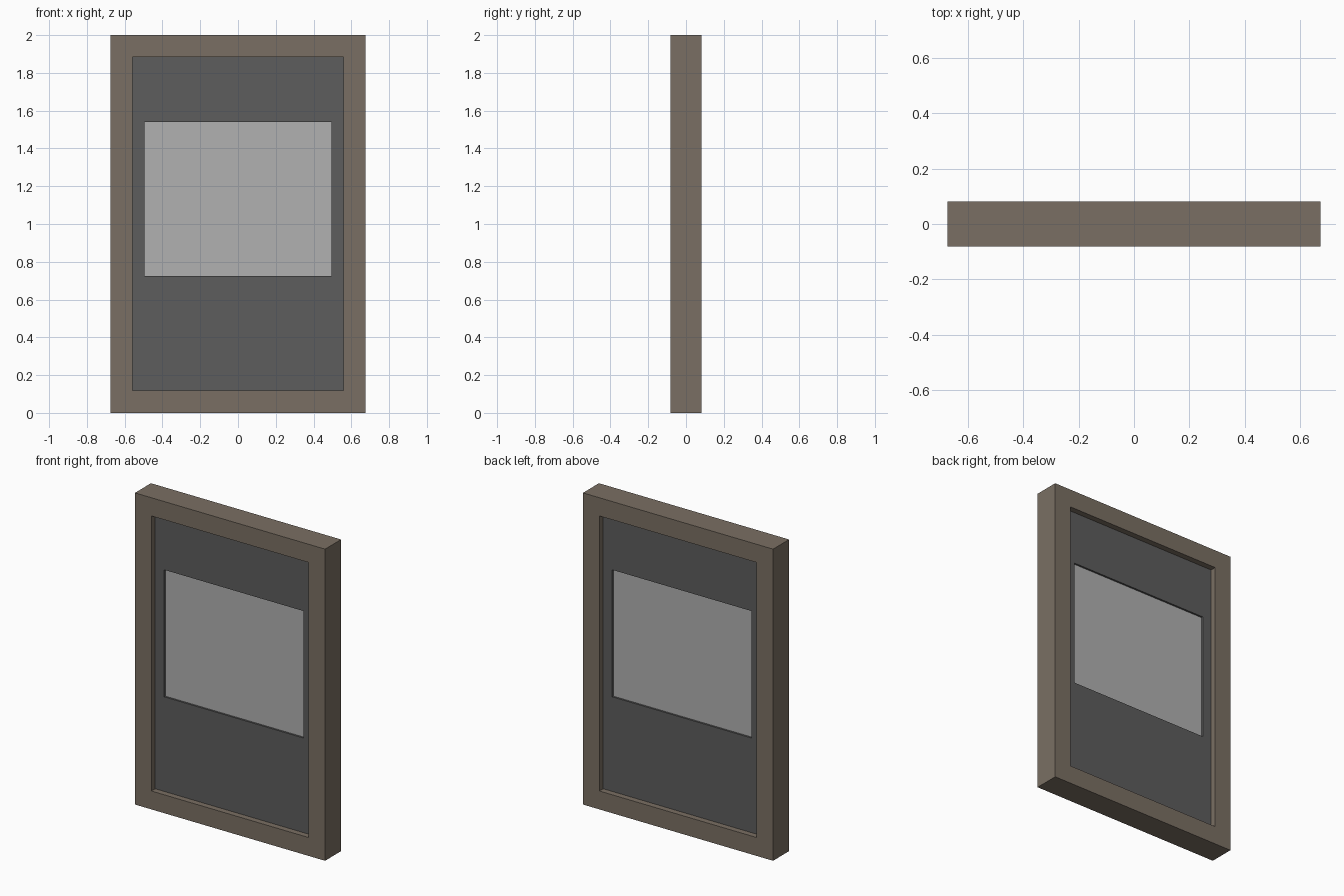
import bpy

if "Cube" in bpy.data.objects:
    bpy.data.objects.remove(bpy.data.objects["Cube"])


def material(name, rgb):
    mat = bpy.data.materials.new(name)
    mat.diffuse_color = (*rgb, 1)
    mat.use_nodes = True
    mat.node_tree.nodes["Principled BSDF"].inputs["Base Color"].default_value = mat.diffuse_color
    return mat


def build(name, verts, faces, mat):
    mesh = bpy.data.meshes.new(name)
    mesh.from_pydata(verts, [], faces)
    mesh.materials.append(mat)
    obj = bpy.data.objects.new(name, mesh)
    bpy.context.collection.objects.link(obj)
    return obj


def loop(half_w, z0, z1, y):
    return [(-half_w, y, z0), (half_w, y, z0), (half_w, y, z1), (-half_w, y, z1)]


def ring(name, outer, inner, depth, mat):
    """Rectangular border: outer/inner are (half width, bottom, top)."""
    loops = [(outer, -depth), (inner, -depth), (inner, depth), (outer, depth)]
    verts = [v for rect, y in loops for v in loop(*rect, y)]
    faces = []
    for a in range(4):
        b = (a + 1) % 4
        for i in range(4):
            j = (i + 1) % 4
            faces.append((a * 4 + i, a * 4 + j, b * 4 + j, b * 4 + i))
    return build(name, verts, faces, mat)


def slab(name, rect, depth, mat):
    verts = loop(*rect, -depth) + loop(*rect, depth)
    faces = [(0, 1, 2, 3), (7, 6, 5, 4)]
    faces += [(i, i + 4, (i + 1) % 4 + 4, (i + 1) % 4) for i in range(4)]
    return build(name, verts, faces, mat)


brown = material("brown", (0.195, 0.159, 0.125))
dark = material("dark_grey", (0.11, 0.11, 0.11))
light = material("light_grey", (0.44, 0.44, 0.44))

opening = (0.558, 0.118, 1.883)
window = (0.494, 0.725, 1.54)

# Outer surround, recessed leaf, and the pane set slightly deeper in it
ring("door_frame", (0.675, 0, 2), opening, 0.081, brown)
ring("door_panel", opening, window, 0.043, dark)
slab("window_pane", window, 0.031, light)
